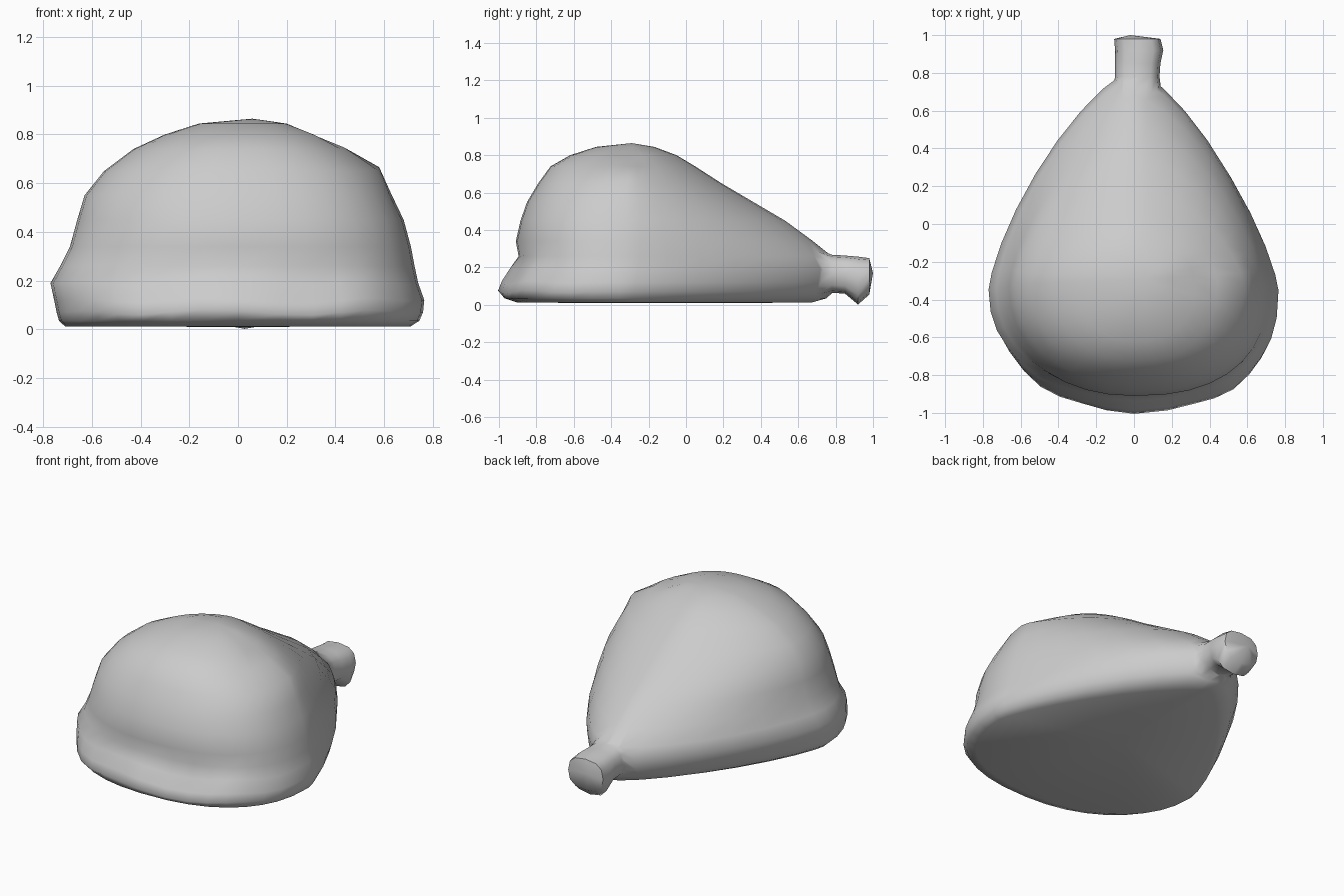
import bpy, bmesh, math
from mathutils import Vector

if "Cube" in bpy.data.objects:
    bpy.data.objects.remove(bpy.data.objects["Cube"])


def loft(name, rings, start_tip=None, end_tip=None):
    """Skin closed rings of points; each end closes to a tip or a flat cap."""
    bm = bmesh.new()
    rows = [[bm.verts.new(p) for p in r] for r in rings]
    n = len(rows[0])
    for a, b in zip(rows, rows[1:]):
        for i in range(n):
            j = (i + 1) % n
            bm.faces.new((a[i], a[j], b[j], b[i]))
    for row, tip in ((rows[0], start_tip), (rows[-1], end_tip)):
        if tip is None:
            bm.faces.new(row)
        else:
            t = bm.verts.new(tip)
            for i in range(n):
                bm.faces.new((row[i], row[(i + 1) % n], t))
    bmesh.ops.recalc_face_normals(bm, faces=bm.faces)
    me = bpy.data.meshes.new(name)
    bm.to_mesh(me)
    bm.free()
    ob = bpy.data.objects.new(name, me)
    bpy.context.collection.objects.link(ob)
    return ob


def spow(v, p):
    return math.copysign(abs(v) ** p, v)


# Body: horizontal slices (z, left x, right x, front y, back y)
SLICES = [
    (0.012, -0.71, 0.71, -0.90, 0.67),
    (0.035, -0.735, 0.745, -0.97, 0.75),
    (0.070, -0.745, 0.76, -0.995, 0.79),
    (0.120, -0.755, 0.765, -0.975, 0.81),
    (0.190, -0.77, 0.74, -0.93, 0.82),
    (0.260, -0.73, 0.725, -0.895, 0.78),
    (0.340, -0.69, 0.71, -0.91, 0.68),
    (0.450, -0.66, 0.68, -0.885, 0.53),
    (0.550, -0.63, 0.63, -0.85, 0.36),
    (0.650, -0.55, 0.57, -0.79, 0.19),
    (0.740, -0.43, 0.44, -0.725, 0.05),
    (0.800, -0.30, 0.33, -0.62, -0.05),
    (0.845, -0.16, 0.20, -0.48, -0.17),
]
SEG = 36
BUMP = Vector((0.50, -0.32, 0.69))
DENT = Vector((0.37, -0.30, 0.76))

rings = []
for z, xl, xr, yf, yb in SLICES:
    mid = -0.36 + 0.06 * z / 0.86
    ring = []
    for i in range(SEG):
        a = 2 * math.pi * i / SEG
        c, s = math.cos(a), math.sin(a)
        n = 1.27 + 0.45 * z / 0.86 if s > 0 else (2.4 if c > 0 else 2.15)
        x = spow(c, 2 / n) * (xr if c > 0 else -xl)
        y = mid + abs(s) ** (2 / n) * ((yb if s > 0 else yf) - mid)
        p = Vector((x, y, z))
        # ruffled lower lip at the front
        if 0.05 < z < 0.25 and s < 0:
            p.y += 0.01 * math.sin(9 * a) * -s
            p.z += 0.012 * math.sin(7 * a + 1) * -s
        # soft bulge and hollow high on the right side
        d, e = (p - BUMP).length, (p - DENT).length
        p += Vector((0.3, 0, 0.5)) * 0.05 * math.exp(-(d / 0.12) ** 2)
        p -= Vector((0.3, 0, 0.5)) * 0.05 * math.exp(-(e / 0.09) ** 2)
        ring.append(p)
    rings.append(ring)
body = loft("body", rings, (0, -0.1, 0.01), (0.06, -0.29, 0.865))

# Knob at the narrow end: (y, left x, right x, low z, high z)
KNOB = [
    (0.55, -0.14, 0.16, 0.06, 0.36),
    (0.70, -0.115, 0.145, 0.04, 0.30),
    (0.78, -0.10, 0.135, 0.065, 0.268),
    (0.85, -0.10, 0.14, 0.06, 0.264),
    (0.92, -0.10, 0.155, 0.002, 0.258),
    (0.98, -0.105, 0.14, 0.055, 0.25),
]
rings = []
for y, xl, xr, zl, zh in KNOB:
    ring = []
    for i in range(12):
        a = 2 * math.pi * i / 12
        ring.append(((xl + xr) / 2 + spow(math.cos(a), 0.75) * (xr - xl) / 2, y,
                     (zl + zh) / 2 + spow(math.sin(a), 0.75) * (zh - zl) / 2))
    rings.append(ring)
knob = loft("knob", rings, None, (-0.02, 1.0, 0.17))

# Fuse the knob into the body
mod = body.modifiers.new("fuse", 'BOOLEAN')
mod.operation = 'UNION'
mod.solver = 'EXACT'
mod.object = knob
bpy.context.view_layer.objects.active = body
body.select_set(True)
bpy.ops.object.modifier_apply(modifier="fuse")
bpy.data.objects.remove(knob)
bpy.ops.object.shade_smooth_by_angle(angle=math.radians(60))
